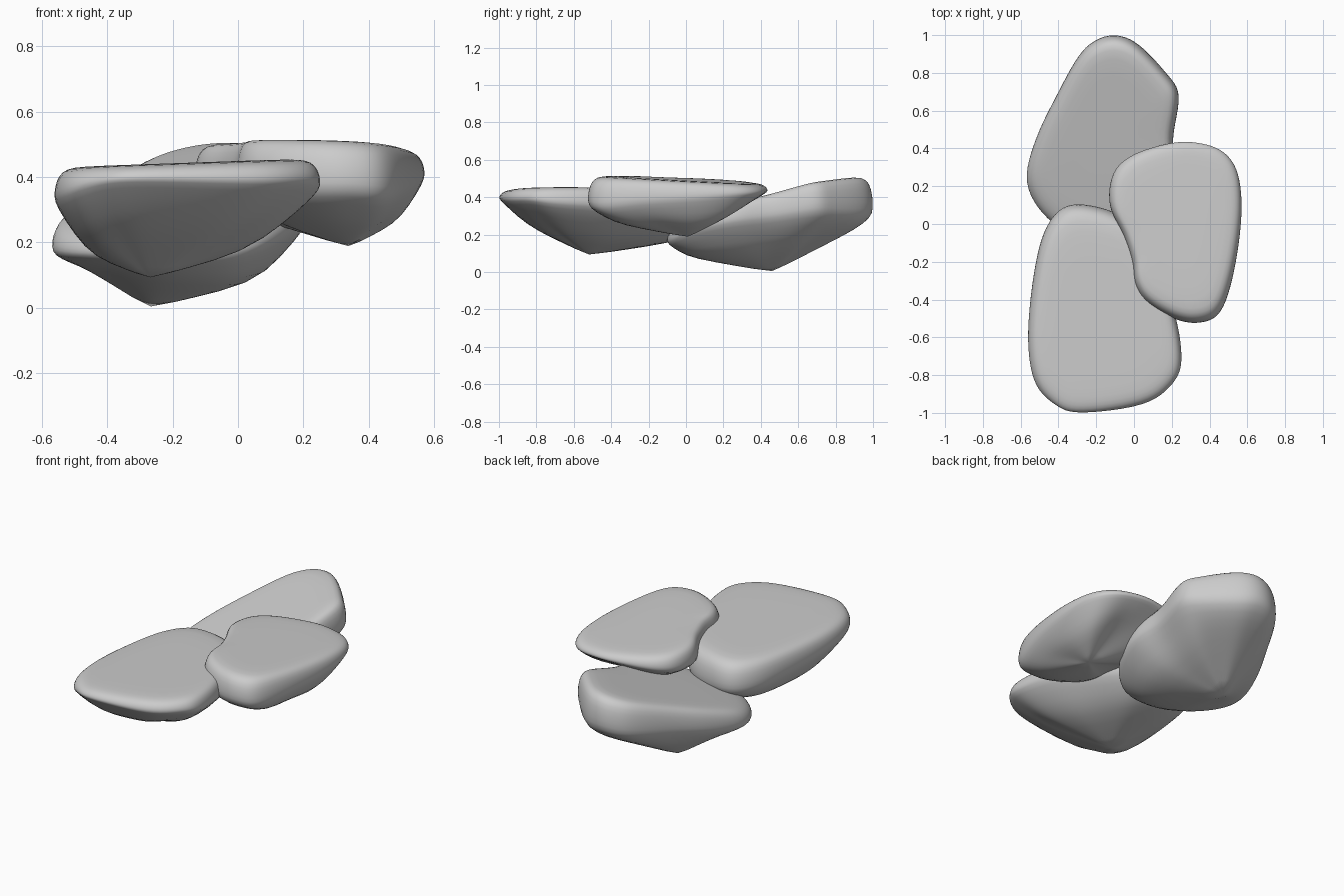
import bpy, bmesh
from mathutils import Vector

if "Cube" in bpy.data.objects:
    bpy.data.objects.remove(bpy.data.objects["Cube"])


def smooth_loop(rows, steps=3):
    """Closed Catmull-Rom interpolation of rows of numbers."""
    n, out = len(rows), []
    for i in range(n):
        a, b, c, d = (rows[(i + k) % n] for k in (-1, 0, 1, 2))
        for s in range(steps):
            t = s / steps
            out.append([0.5 * (2*q + (r-p)*t + (2*p-5*q+4*r-w)*t*t + (3*q-p-3*r+w)*t**3)
                        for p, q, r, w in zip(a, b, c, d)])
    return out


def stone(name, rows, plane, keel):
    """rows: x, y, lower rim z, inward fraction and z of the underside ring."""
    pts = smooth_loop(rows)
    n = len(pts)
    cx = sum(p[0] for p in pts) / n
    cy = sum(p[1] for p in pts) / n
    keel = Vector(keel)

    def top(x, y):
        return plane[0] + plane[1] * x + plane[2] * y

    bm = bmesh.new()
    rings = []
    # flat top and rounded shoulder: scale about centre, drop as part of the rim height
    for s, drop in ((.4, 0), (.8, 0), (.9, .05), (.965, .2), (.997, .5), (1.003, .78)):
        ring = []
        for x, y, zr, f, zm in pts:
            px, py = cx + (x - cx) * s, cy + (y - cy) * s
            zt = top(px, py)
            ring.append(bm.verts.new((px, py, zt - drop * max(zt - zr, .04))))
        rings.append(ring)
    # tapered underside
    for u, v in ((.05, 0), (.5, .55), (1, 1)):
        rings.append([bm.verts.new((x + (keel.x - x) * f * u, y + (keel.y - y) * f * u,
                                    zr + (zm - zr) * v)) for x, y, zr, f, zm in pts])
    rings.append([bm.verts.new(v.co.lerp(keel, .6)) for v in rings[-1]])
    for a, b in zip(rings, rings[1:]):
        for i in range(n):
            j = (i + 1) % n
            bm.faces.new((a[i], b[i], b[j], a[j]))
    # close the top and the keel
    for ring, co in ((rings[0], (cx, cy, top(cx, cy))), (rings[-1], keel)):
        v = bm.verts.new(co)
        for i in range(n):
            bm.faces.new((v, ring[i], ring[(i + 1) % n]))
    bmesh.ops.recalc_face_normals(bm, faces=bm.faces)
    for f in bm.faces:
        f.smooth = True
    me = bpy.data.meshes.new(name)
    bm.to_mesh(me)
    bm.free()
    ob = bpy.data.objects.new(name, me)
    bpy.context.collection.objects.link(ob)
    sub = ob.modifiers.new("smooth", 'SUBSURF')
    sub.levels = sub.render_levels = 1


# front left slab
stone("front_stone", [
    (-.28, -1, .38, .42, .22), (.05, -.955, .37, .42, .22), (.21, -.84, .37, .4, .23),
    (.253, -.7, .35, .4, .2), (.21, -.45, .33, .4, .17), (.1, -.2, .29, .4, .155),
    (0, -.02, .26, .35, .15), (-.12, .07, .24, .3, .155), (-.33, .105, .24, .3, .155),
    (-.45, .01, .25, .3, .16), (-.52, -.2, .28, .35, .16), (-.562, -.57, .31, .42, .155),
    (-.53, -.83, .33, .4, .19), (-.42, -.955, .37, .4, .22)],
    (.449, .035, 0), (-.27, -.52, .09))

# right slab, resting highest
stone("right_stone", [
    (.35, -.523, .34, .35, .25), (.46, -.465, .33, .4, .25), (.53, -.25, .36, .35, .27),
    (.57, .05, .38, .4, .255), (.55, .27, .4, .4, .27), (.47, .385, .41, .4, .3),
    (.34, .43, .42, .45, .32), (.2, .43, .42, .45, .32), (0, .37, .4, .4, .3),
    (-.11, .27, .38, .4, .28), (-.13, .1, .37, .4, .27), (-.06, -.05, .36, .4, .27),
    (-.01, -.2, .35, .4, .26), (.005, -.32, .35, .4, .25), (.07, -.42, .34, .4, .25),
    (.22, -.505, .34, .35, .25)],
    (.503, -.035, -.05), (.34, .01, .186))

# back slab, tilted up toward the rear
stone("back_stone", [
    (-.25, -.09, .15, .25, .08), (0, -.085, .15, .25, .07), (.15, .05, .21, .3, .07),
    (.22, .25, .25, .35, .08), (.205, .45, .27, .35, .1), (.24, .68, .3, .4, .13),
    (.17, .8, .29, .35, .17), (.02, .955, .28, .35, .17), (-.1, 1, .29, .35, .18),
    (-.21, .97, .28, .35, .18), (-.3, .88, .27, .35, .16), (-.41, .68, .24, .35, .13),
    (-.52, .45, .19, .4, .11), (-.57, .22, .16, .35, .12), (-.46, .03, .15, .35, .11)],
    (.282, .14, .26), (-.27, .46, 0))
